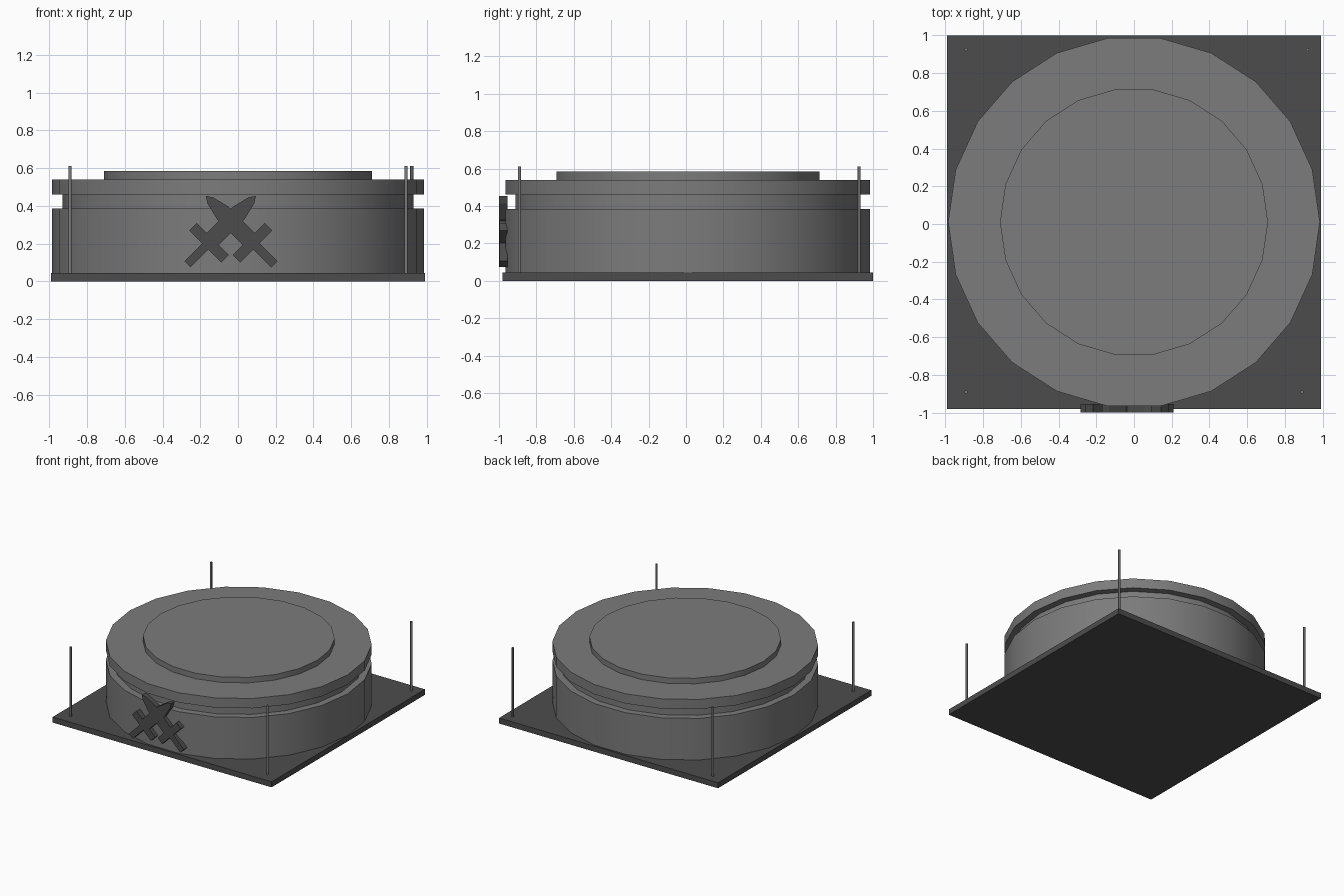
import bpy, bmesh, math
from mathutils import Vector

cube = bpy.data.objects.get("Cube")
if cube:
    bpy.data.objects.remove(cube, do_unlink=True)


def material(name, value):
    m = bpy.data.materials.new(name)
    m.use_nodes = True
    colour = (value, value, value, 1)
    m.diffuse_color = colour
    m.node_tree.nodes["Principled BSDF"].inputs["Base Color"].default_value = colour
    return m


grey = material("mid grey", 0.2)
dark = material("dark grey", 0.073)


def finish(bm, name, mat):
    bmesh.ops.recalc_face_normals(bm, faces=bm.faces)
    mesh = bpy.data.meshes.new(name)
    bm.to_mesh(mesh)
    bm.free()
    mesh.materials.append(mat)
    obj = bpy.data.objects.new(name, mesh)
    bpy.context.collection.objects.link(obj)
    return obj


def smooth(obj):
    bpy.ops.object.select_all(action="DESELECT")
    obj.select_set(True)
    bpy.context.view_layer.objects.active = obj
    bpy.ops.object.shade_smooth_by_angle(angle=math.radians(30))


def lathe(name, profile, sides, centre, mat):
    """Closed solid of stacked rings given as (radius, height)."""
    bm = bmesh.new()
    rings = []
    for r, z in profile:
        angles = [math.tau * i / sides for i in range(sides)]
        rings.append([bm.verts.new((centre[0] + r * math.cos(a),
                                    centre[1] + r * math.sin(a), z)) for a in angles])
    for low, high in zip(rings, rings[1:]):
        for i in range(sides):
            j = (i + 1) % sides
            bm.faces.new((low[i], low[j], high[j], high[i]))
    bm.faces.new(rings[0])
    bm.faces.new(rings[-1])
    obj = finish(bm, name, mat)
    smooth(obj)
    return obj


# Square base plate
bm = bmesh.new()
bmesh.ops.create_cube(bm, size=1)
for v in bm.verts:
    v.co = Vector((v.co.x * 1.98, v.co.y * 1.98 + 0.01, (v.co.z + 0.5) * 0.045))
finish(bm, "base_plate", dark)

# Drum with a groove under its rim and a raised top disc
lathe("drum", [(0.985, 0.045), (0.985, 0.385), (0.93, 0.385), (0.93, 0.46),
               (0.985, 0.46), (0.985, 0.54), (0.71, 0.54), (0.71, 0.585)],
      22, (0, 0.01), grey)

# Corner poles
poles = {"front_right": (-0.89, -0.89), "front_left": (0.89, -0.89),
         "back_right": (-0.89, 0.925), "back_left": (0.92, 0.925)}
for corner, spot in poles.items():
    lathe("pole_" + corner, [(0.009, 0.04), (0.009, 0.61)], 12, spot, grey)

# Crossed swords: half outlines as (distance along, half width)
grip = [(0, 0.023), (0.15, 0.023)]
guard = [(0.134, 0.12), (0.19, 0.12)]
blade = [(0.18, 0.045), (0.385, 0.045), (0.479, 0.022), (0.513, 0)]


def sword(name, side, front):
    axis = Vector((side, 1)).normalized()
    across = Vector((axis.y, -axis.x))
    start = Vector((-0.038 - side * 0.23, 0.09))
    bm = bmesh.new()
    for half in (grip, guard, blade):
        outline = half + [(u, -w) for u, w in reversed(half) if w > 0]
        points = [start + axis * u + across * w for u, w in outline]
        face = bm.faces.new([bm.verts.new((p.x, front, p.y)) for p in points])
        out = bmesh.ops.extrude_face_region(bm, geom=[face])
        for v in out["geom"]:
            if isinstance(v, bmesh.types.BMVert):
                v.co.y = -0.955
    finish(bm, name, dark)


sword("sword_rising_left", 1, -1.0)
sword("sword_rising_right", -1, -0.998)
